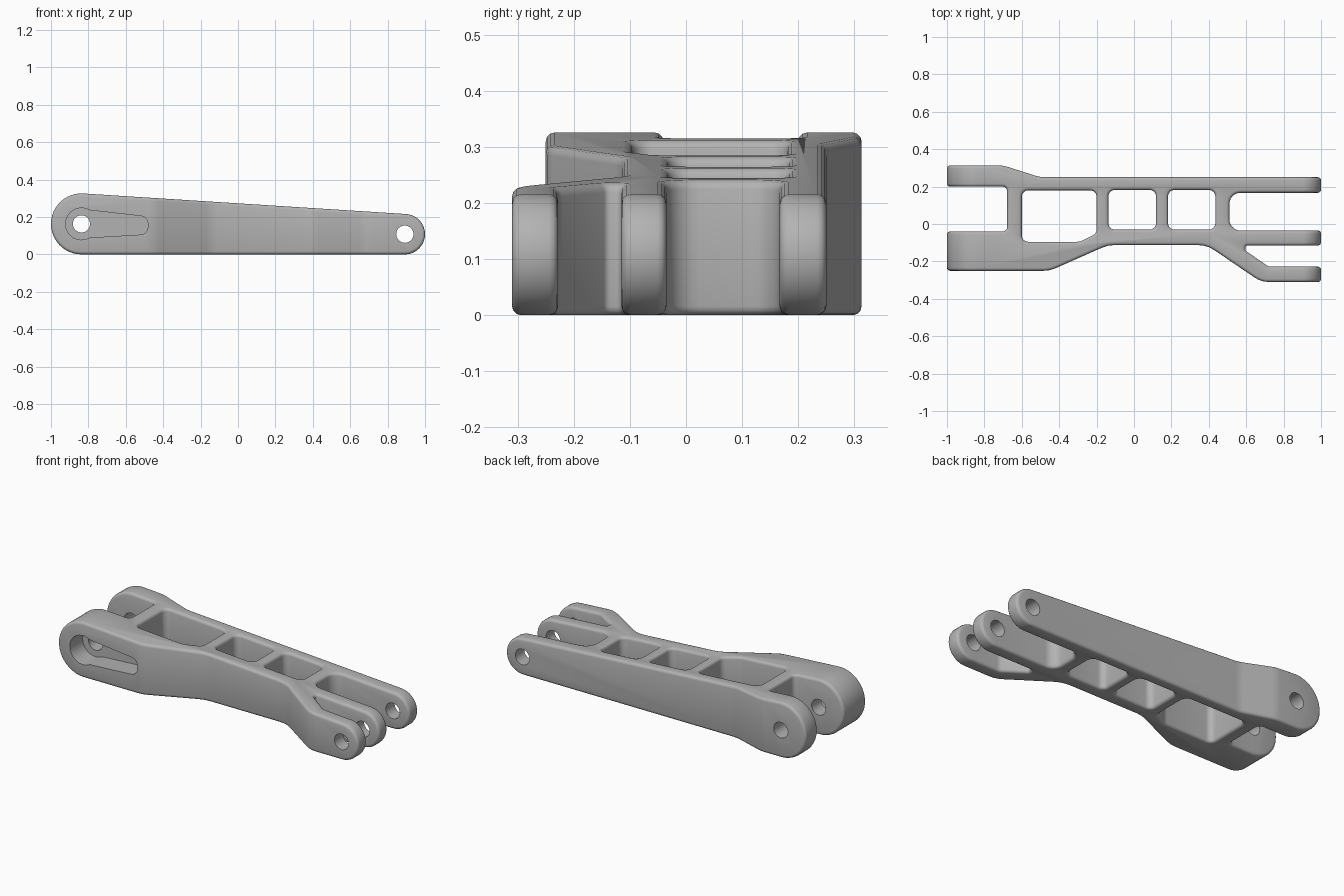
import bpy, bmesh, math
from mathutils import Vector

if "Cube" in bpy.data.objects:
    bpy.data.objects.remove(bpy.data.objects["Cube"], do_unlink=True)

metal = bpy.data.materials.new("cast_grey_metal")
metal.use_nodes = True
GREY = (0.45, 0.45, 0.45, 1)
metal.diffuse_color = GREY
metal.node_tree.nodes["Principled BSDF"].inputs["Base Color"].default_value = GREY


def arc(cx, cz, r, a0, a1, n):
    return [(cx + r * math.cos(a0 + (a1 - a0) * i / n),
             cz + r * math.sin(a0 + (a1 - a0) * i / n)) for i in range(n + 1)]


def fillet(corners):
    """Round each (x, y, radius) corner of a closed outline."""
    out = []
    for i, (x, y, r) in enumerate(corners):
        p = Vector((x, y))
        if r == 0:
            out.append((x, y))
            continue
        u = (Vector(corners[i - 1][:2]) - p).normalized()
        v = (Vector(corners[(i + 1) % len(corners)][:2]) - p).normalized()
        half = u.angle(v) / 2
        centre = p + (u + v).normalized() * (r / math.sin(half))
        start = p + u * (r / math.tan(half)) - centre
        end = p + v * (r / math.tan(half)) - centre
        turn = math.atan2(start.x * end.y - start.y * end.x, start.dot(end))
        a = math.atan2(start.y, start.x)
        n = max(2, math.ceil(abs(turn) / math.radians(14)))
        out += arc(centre.x, centre.y, r, a, a + turn, n)
    return out


def prism(name, outlines, lo, hi, axis):
    """Extrude closed outlines along z (plan) or y (side profile)."""
    bm = bmesh.new()
    for pts in outlines:
        rings = []
        for d in (lo, hi):
            rings.append([bm.verts.new((a, b, d) if axis == "z" else (a, d, b))
                          for a, b in pts])
        bm.faces.new(rings[0])
        bm.faces.new(rings[1])
        for i in range(len(pts)):
            j = (i + 1) % len(pts)
            bm.faces.new((rings[0][i], rings[0][j], rings[1][j], rings[1][i]))
    bmesh.ops.recalc_face_normals(bm, faces=bm.faces)
    mesh = bpy.data.meshes.new(name)
    bm.to_mesh(mesh)
    bm.free()
    mesh.materials.append(metal)
    ob = bpy.data.objects.new(name, mesh)
    bpy.context.collection.objects.link(ob)
    return ob


def activate(ob):
    bpy.ops.object.select_all(action="DESELECT")
    ob.select_set(True)
    bpy.context.view_layer.objects.active = ob


def boolean(ob, cutter, operation):
    cutter.hide_render = True
    mod = ob.modifiers.new(operation, "BOOLEAN")
    mod.operation, mod.solver, mod.object = operation, "EXACT", cutter
    activate(ob)
    bpy.ops.object.modifier_apply(modifier=mod.name)
    bpy.data.objects.remove(cutter, do_unlink=True)


# Tapered side profile: two round ends joined by tangents
BIG, SMALL = (-0.837, 0.163, 0.163), (0.892, 0.108, 0.108)
slope = math.atan2(SMALL[1] - BIG[1], SMALL[0] - BIG[0])
top = math.pi / 2 + 2 * slope
profile = arc(*BIG, top, math.pi * 1.5, 24) + arc(*SMALL, -math.pi / 2, top, 24)
arm = prism("link_arm", [profile], -0.5, 0.5, "y")

# Plan outline with forked ends
plan = fillet([
    (-1.1, -0.25, 0), (-0.45, -0.25, 0.15), (-0.14, -0.113, 0.15),
    (0.39, -0.113, 0.15), (0.68, -0.31, 0.13), (1.1, -0.31, 0),
    (1.1, -0.228, 0), (0.72, -0.228, 0.04), (0.595, -0.142, 0.014),
    (0.595, -0.115, 0.012), (1.1, -0.115, 0),
    (1.1, -0.035, 0), (0.51, -0.035, 0.06), (0.51, 0.167, 0.06), (1.1, 0.167, 0),
    (1.1, 0.25, 0), (-0.5, 0.25, 0.15), (-0.7, 0.313, 0.15), (-1.1, 0.313, 0),
    (-1.1, 0.2, 0), (-0.678, 0.2, 0.025), (-0.678, -0.04, 0.025), (-1.1, -0.04, 0)])
boolean(arm, prism("plan_cutter", [plan], -0.5, 0.8, "z"), "INTERSECT")

# Lightening windows between the ribs
R = 0.035
windows = [[(-0.6, -0.095, R), (-0.29, -0.095, 0.05), (-0.2, -0.05, R),
            (-0.2, 0.18, R), (-0.6, 0.18, R)]]
for x0, x1 in ((-0.137, 0.118), (0.182, 0.435)):
    windows.append([(x0, -0.03, R), (x1, -0.03, R), (x1, 0.182, R), (x0, 0.182, R)])
boolean(arm, prism("window_cutter", [fillet(w) for w in windows], -0.5, 0.8, "z"),
        "DIFFERENCE")

# Rounded casting edges
activate(arm)
bevel = arm.modifiers.new("edge_rounding", "BEVEL")
bevel.width, bevel.segments = 0.016, 3
bevel.limit_method, bevel.angle_limit = "ANGLE", math.radians(40)
bevel.use_clamp_overlap = False
bpy.ops.object.modifier_apply(modifier=bevel.name)

# Recess in the outside of the wide fork lug
cx, cz = BIG[0], BIG[1]
recess = arc(cx, cz, 0.085, math.radians(65), math.radians(295), 24)
recess += fillet([(-0.79, 0.09, 0), (-0.482, 0.108, 0.04),
                  (-0.482, 0.201, 0.04), (-0.79, 0.236, 0)])
boolean(arm, prism("recess_cutter", [recess], -0.5, -0.13, "y"), "DIFFERENCE")

# Pin holes through both forks
holes = [arc(x, z, 0.046, 0, math.tau, 32)[:-1]
         for x, z in ((cx, cz), (SMALL[0], SMALL[1]))]
boolean(arm, prism("pin_hole_cutter", holes, -0.6, 0.6, "y"), "DIFFERENCE")

activate(arm)
bpy.ops.object.shade_smooth_by_angle(angle=math.radians(35))
